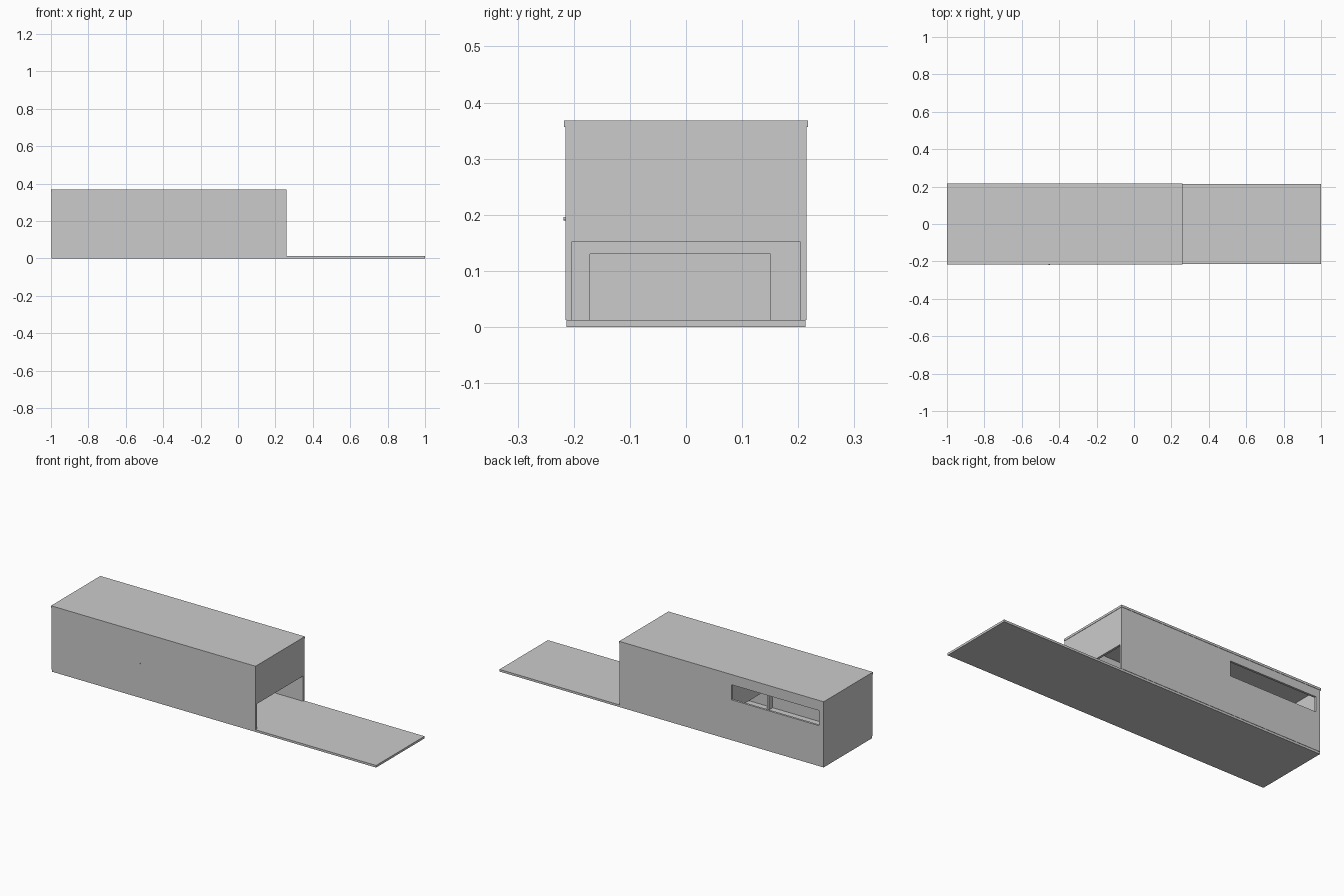
import bpy
import math

if "Cube" in bpy.data.objects:
    bpy.data.objects.remove(bpy.data.objects["Cube"])


def slab(name, x, y, z):
    """Box given by its (min, max) extents on each axis."""
    verts = [(a, b, c) for a in x for b in y for c in z]
    faces = [(0, 1, 3, 2), (4, 6, 7, 5), (0, 4, 5, 1),
             (2, 3, 7, 6), (0, 2, 6, 4), (1, 5, 7, 3)]
    mesh = bpy.data.meshes.new(name)
    mesh.from_pydata(verts, [], faces)
    mesh.update()
    ob = bpy.data.objects.new(name, mesh)
    bpy.context.collection.objects.link(ob)
    return ob


def cut(ob, x, y, z):
    """Rectangular opening through a panel."""
    cutter = slab(ob.name + "_cutter", x, y, z)
    cutter.hide_render = True
    cutter.hide_set(True)
    mod = ob.modifiers.new("opening", 'BOOLEAN')
    mod.object = cutter
    mod.solver = 'EXACT'


FLOOR, CEIL, TOP = 0.012, 0.356, 0.368
LEFT, RIGHT = -0.997, 0.258
INNER, OUTER = 0.203, 0.215
walls = (FLOOR, CEIL)

# Floor continuing into the open platform, and the flat roof
slab("floor_platform", (-0.997, 1.0), (-0.213, 0.213), (0, FLOOR))
slab("roof", (-1.0, 0.26), (-0.217, 0.217), (CEIL, TOP))

# Long walls, the back one with a window
slab("front_wall", (LEFT, RIGHT), (-OUTER, -INNER), walls)
back = slab("back_wall", (LEFT, RIGHT), (INNER, OUTER), walls)
cut(back, (-0.97, -0.43), (0.15, 0.25), (0.226, 0.31))

# Closed left end and the lintel over the wide right entrance
slab("left_wall", (LEFT, LEFT + 0.012), (-INNER, INNER), walls)
slab("entrance_lintel", (RIGHT - 0.012, RIGHT), (-INNER, INNER), (0.152, CEIL))

# Interior partition with a low doorway
part = slab("partition", (-0.392, -0.38), (-INNER, INNER), walls)
cut(part, (-0.45, -0.3), (-0.171, 0.151), (-0.1, 0.13))

# Small peg on the front wall
bpy.ops.mesh.primitive_cylinder_add(vertices=12, radius=0.003, depth=0.006,
                                    location=(-0.453, -0.215, 0.193),
                                    rotation=(math.pi / 2, 0, 0))
bpy.context.object.name = "front_peg"
